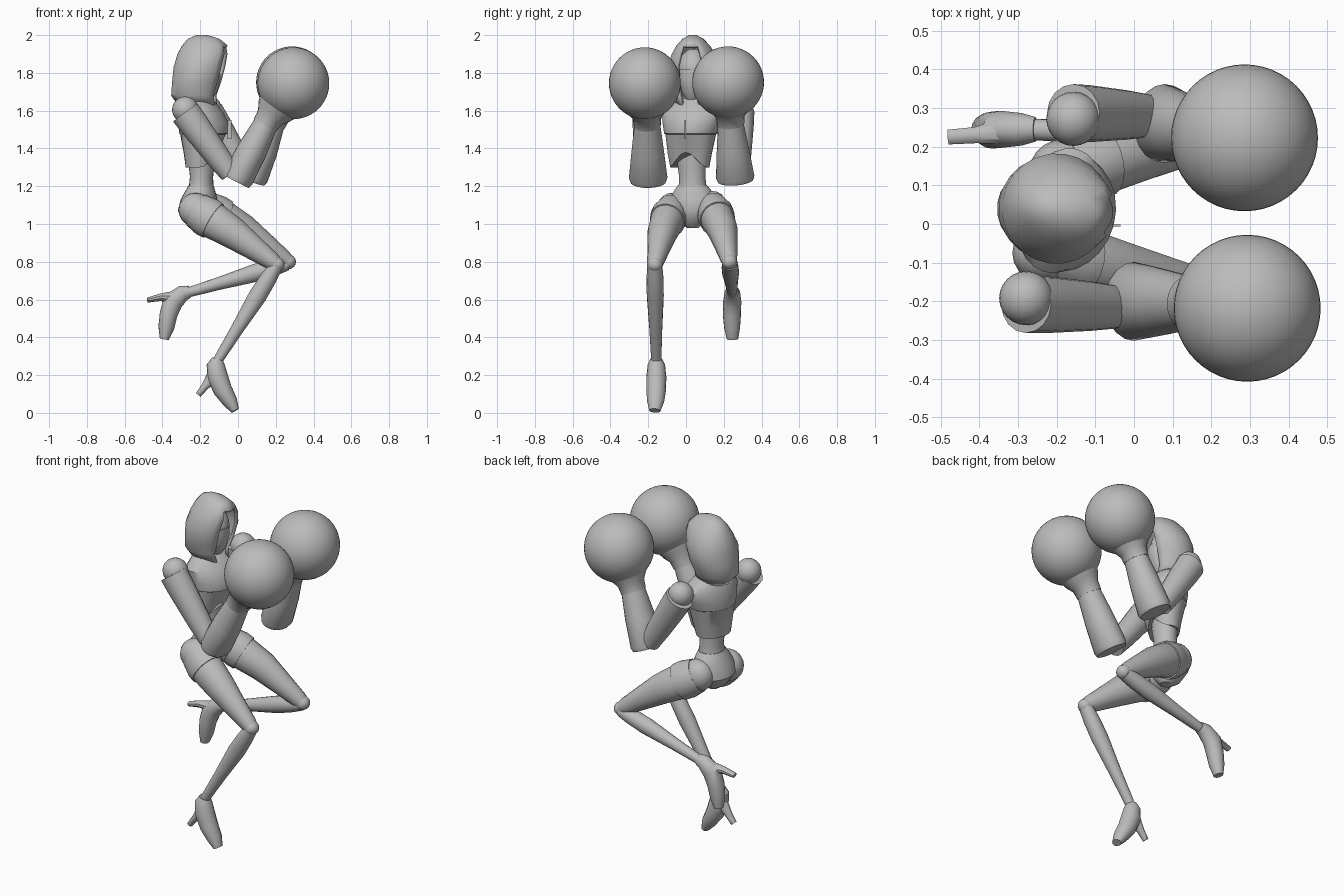
import bpy, bmesh, math
from mathutils import Vector

cube = bpy.data.objects.get("Cube")
if cube:
    bpy.data.objects.remove(cube)

grey = bpy.data.materials.new("plain grey")
grey.use_nodes = True
grey.diffuse_color = (0.5, 0.5, 0.5, 1)
grey.node_tree.nodes["Principled BSDF"].inputs["Base Color"].default_value = (0.5, 0.5, 0.5, 1)


def finish(name, bm, sharp=35):
    """Turn a bmesh into a smooth shaded object with sharp edges kept."""
    bmesh.ops.recalc_face_normals(bm, faces=bm.faces)
    for f in bm.faces:
        f.smooth = True
    me = bpy.data.meshes.new(name)
    bm.to_mesh(me)
    bm.free()
    me.set_sharp_from_angle(angle=math.radians(sharp))
    me.materials.append(grey)
    ob = bpy.data.objects.new(name, me)
    bpy.context.collection.objects.link(ob)
    return ob


def skin(bm, rings, caps=True):
    """Bridge consecutive rings of vertices."""
    n = len(rings[0])
    for a, b in zip(rings, rings[1:]):
        for i in range(n):
            j = (i + 1) % n
            bm.faces.new((a[i], a[j], b[j], b[i]))
    if caps:
        bm.faces.new(rings[0])
        bm.faces.new(rings[-1])


def ellipse_ring(bm, centre, u, v, ru, rv, n):
    angles = [2 * math.pi * i / n for i in range(n)]
    return [bm.verts.new(centre + u * ru * math.cos(a) + v * rv * math.sin(a)) for a in angles]


def limb(name, path, n=16):
    """Tube along a path of (x, y, z, radius, side radius)."""
    bm = bmesh.new()
    pts = [Vector(p[:3]) for p in path]
    rings = []
    for i, p in enumerate(path):
        t = (pts[min(i + 1, len(pts) - 1)] - pts[max(i - 1, 0)]).normalized()
        u = Vector((0, 1, 0)).cross(t).normalized()
        rings.append(ellipse_ring(bm, pts[i], u, t.cross(u), p[3], p[4], n))
    skin(bm, rings)
    return finish(name, bm)


def stack(name, levels, yaw, n=24, caps=True, rule=None):
    """Horizontal ellipses of (z, x, y, depth radius, width radius)."""
    bm = bmesh.new()
    a = math.radians(yaw)
    u, v = Vector((math.cos(a), math.sin(a), 0)), Vector((-math.sin(a), math.cos(a), 0))
    rings = [ellipse_ring(bm, Vector((x, y, z)), u, v, ru, rv, n) for z, x, y, ru, rv in levels]
    skin(bm, rings, caps)
    if rule:
        rule(bm, rings)
    return finish(name, bm)


def ball(name, centre, size, seg=32):
    bm = bmesh.new()
    bmesh.ops.create_uvsphere(bm, u_segments=seg, v_segments=seg // 2, radius=1)
    for v in bm.verts:
        v.co = Vector(centre) + Vector(c * s for c, s in zip(v.co, size))
    return finish(name, bm)


# Hood with an open front
def open_front(bm, rings):
    doomed = []
    for a, b in zip(rings[:-3], rings[1:-2]):
        for i in (-2, -1, 0, 1):
            doomed += [f for f in a[i].link_faces if a[i + 1] in f.verts and b[i] in f.verts]
    bmesh.ops.delete(bm, geom=list(set(doomed)), context='FACES')
    bm.faces.new(rings[-1])


hood = stack("hood", [
    (1.63, -.21, .035, .11, .09), (1.68, -.23, .037, .125, .115), (1.75, -.215, .04, .135, .135),
    (1.83, -.2, .04, .142, .143), (1.90, -.183, .04, .139, .115), (1.945, -.175, .038, .122, .088),
    (1.98, -.182, .037, .085, .055), (2.0, -.19, .036, .03, .02)], -8, caps=False, rule=open_front)
shell = hood.modifiers.new("cloth thickness", 'SOLIDIFY')
shell.thickness = .018
shell.offset = -1

# Head, lower face mask and neck
ball("head", (-.2, .04, 1.81), (.1, .085, .12), 24)
stack("face_mask", [(1.66, -.165, .03, .03, .03), (1.70, -.16, .03, .05, .055),
                    (1.77, -.16, .03, .068, .072), (1.82, -.165, .03, .07, .075)], -8, 12)
limb("neck", [(-.2, .035, 1.56, .06, .06), (-.195, .035, 1.74, .055, .05)])


# Ribcage shell, its lower edge arched up at the front
def arch(bm, rings):
    n = len(rings[0])
    for ring, lift in zip(rings[:2], (.08, .05)):
        for i, v in enumerate(ring):
            v.co.z += lift * max(0, math.cos(2 * math.pi * i / n)) ** 4


stack("ribcage", [
    (1.30, -.195, .02, .08, .105), (1.37, -.19, .02, .095, .118), (1.475, -.185, .025, .12, .135),
    (1.48, -.182, .025, .128, .142), (1.53, -.18, .03, .132, .155), (1.59, -.19, .035, .11, .165),
    (1.635, -.2, .037, .085, .125), (1.665, -.205, .037, .06, .075)], -15, rule=arch)
bm = bmesh.new()
bmesh.ops.create_cube(bm, size=1)
for v in bm.verts:
    v.co = Vector((-.045 + v.co.x * .02, -.004 + v.co.y * .006, 1.5 + v.co.z * .1))
finish("chest_seam", bm)

# Waist and pelvis
stack("waist", [(1.12, -.205, .035, .075, .09), (1.19, -.195, .035, .065, .075),
                (1.25, -.193, .033, .061, .07), (1.31, -.193, .03, .068, .075),
                (1.42, -.19, .025, .07, .09)], -12)
stack("pelvis", [(.98, -.2, .035, .035, .03), (1.01, -.205, .036, .075, .07),
                 (1.07, -.21, .037, .108, .125), (1.13, -.206, .037, .096, .128),
                 (1.18, -.199, .036, .076, .098), (1.205, -.196, .035, .066, .078)], -12)

# Legs: (hip, mid thigh, knee) for each side
legs = {"right": (Vector((-.225, -.075, 1.075)), Vector((-.03, -.125, .955)), Vector((.205, -.165, .785))),
        "left": (Vector((-.18, .14, 1.085)), Vector((.03, .195, .965)), Vector((.265, .23, .8)))}
for side, (hip, mid, knee) in legs.items():
    upper = hip.lerp(mid, .35)
    limb(side + "_thigh", [(*hip, .09, .075), (*upper, .1, .092), (*mid, .085, .08),
                           (*mid.lerp(knee, .5), .064, .06), (*knee.lerp(mid, .1), .047, .045),
                           (*knee, .038, .04)])
    limb(side + "_shorts_leg", [(*hip.lerp(mid, .02), .095, .08), (*hip.lerp(mid, .3), .107, .097),
                                (*hip.lerp(mid, .48), .104, .095)], 20)
    ball(side + "_hip", hip, (.09, .08, .09), 20)
    ball(side + "_knee", knee, (.042, .042, .04), 16)


def shin(name, knee, ankle):
    k, a = Vector(knee), Vector(ankle)
    limb(name, [(*k, .036, .04), (*k.lerp(a, .12), .044, .045), (*k.lerp(a, .3), .048, .045),
                (*k.lerp(a, .65), .034, .034), (*a, .025, .026)])


shin("right_shin", (.2, -.165, .775), (-.118, -.157, .26))
shin("left_shin", (.26, .232, .79), (-.29, .245, .63))

# High heeled boots
limb("right_boot", [(-.108, -.157, .285, .03, .032), (-.118, -.157, .255, .048, .046),
                    (-.108, -.157, .19, .055, .053), (-.08, -.158, .12, .05, .052),
                    (-.042, -.161, .06, .04, .045), (-.015, -.165, .012, .022, .03)])
limb("right_heel", [(-.125, -.152, .2, .04, .035), (-.175, -.152, .14, .02, .022),
                    (-.21, -.152, .095, .016, .018)], 10)
limb("left_boot", [(-.255, .245, .642, .032, .032), (-.29, .245, .635, .042, .042),
                   (-.345, .245, .59, .055, .048), (-.368, .243, .52, .047, .048),
                   (-.38, .244, .45, .042, .042), (-.39, .246, .39, .024, .03)])
limb("left_heel", [(-.34, .24, .61, .035, .035), (-.41, .23, .612, .02, .022),
                   (-.48, .225, .597, .013, .02)], 10)

# Arms: (shoulder, elbow, forearm end, wrist, glove centre) for each side
arms = {"right": ((-.279, -.192, 1.605), (-.04, -.215, 1.265), (-.01, -.2, 1.225),
                  (.155, -.205, 1.545), (.293, -.218, 1.745)),
        "left": ((-.157, .272, 1.61), (.04, .28, 1.275), (.07, .262, 1.23),
                 (.19, .235, 1.55), (.286, .223, 1.75))}
for side, joints in arms.items():
    sh, el, end, wr, glove = (Vector(j) for j in joints)
    out = Vector((0, math.copysign(.015, sh.y), -.015))
    top = sh + out
    ball(side + "_shoulder", sh, (.07, .07, .07), 24)
    limb(side + "_upper_arm", [(*top, .08, .075), (*top.lerp(el, .2), .078, .074),
                               (*top.lerp(el, .7), .066, .064), (*el, .055, .055)])
    limb(side + "_forearm", [(*end, .075, .095), (*end.lerp(wr, .06), .083, .102),
                             (*end.lerp(wr, .5), .08, .086), (*end.lerp(wr, .9), .066, .07),
                             (*wr, .064, .066)], 20)
    limb(side + "_glove_cuff", [(*end.lerp(wr, .93), .068, .072), (*wr.lerp(glove, .1), .074, .076),
                                (*wr.lerp(glove, .25), .098, .095), (*wr.lerp(glove, .5), .12, .12)], 20)
    ball(side + "_boxing_glove", glove, (.19, .19, .19), 48)
